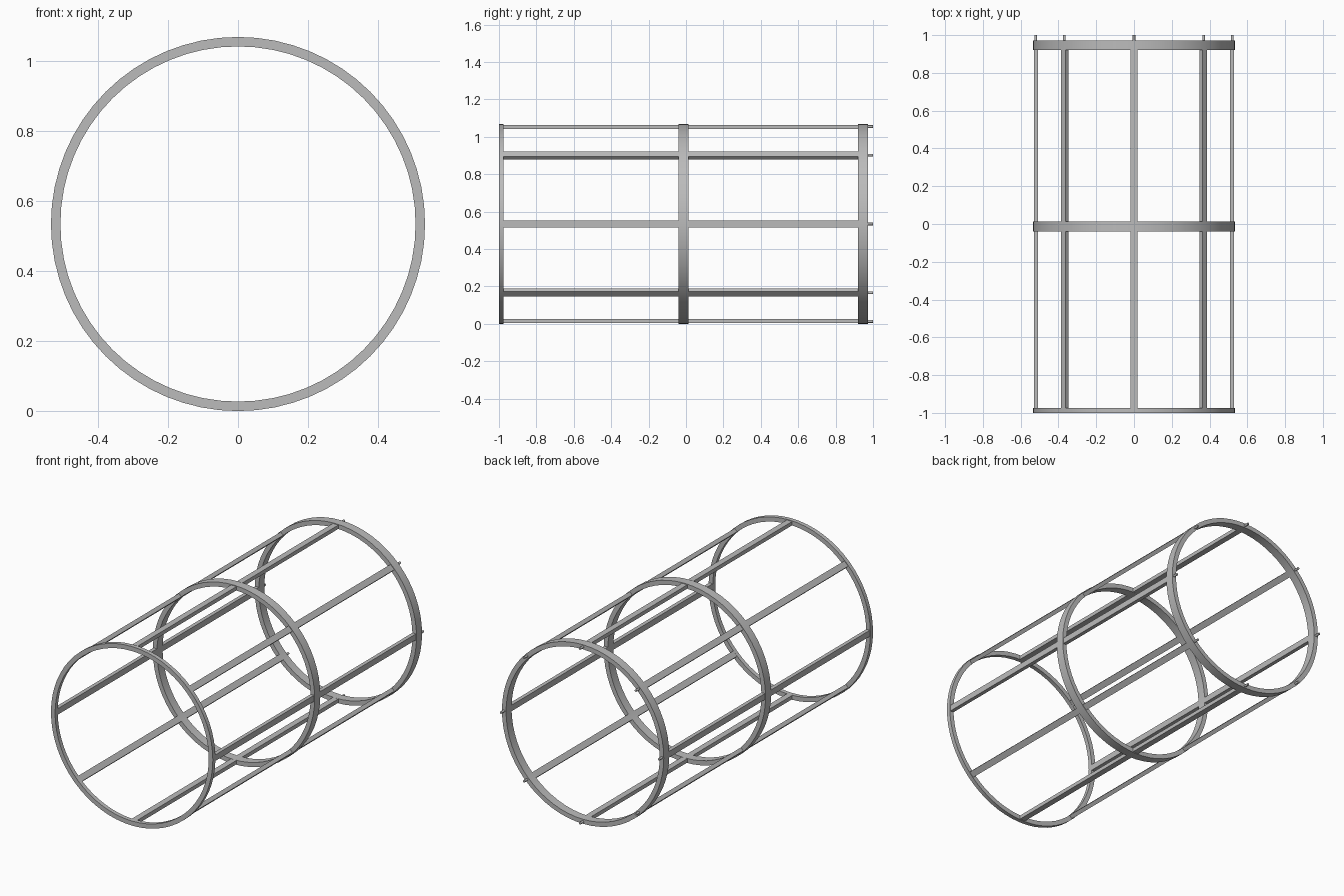
import bpy, bmesh
from math import cos, sin, pi, tau
from mathutils import Matrix, Vector

cube = bpy.data.objects.get("Cube")
if cube:
    bpy.data.objects.remove(cube, do_unlink=True)

OUTER, INNER = 0.534, 0.507
CENTRE = Vector((0, 0, OUTER))

grey = bpy.data.materials.new("metal_grey")
grey.use_nodes = True
colour = (0.5, 0.5, 0.5, 1)
grey.diffuse_color = colour
grey.node_tree.nodes["Principled BSDF"].inputs["Base Color"].default_value = colour


def finish(name, bm, smooth=False):
    bmesh.ops.recalc_face_normals(bm, faces=bm.faces)
    mesh = bpy.data.meshes.new(name)
    bm.to_mesh(mesh)
    bm.free()
    mesh.materials.append(grey)
    ob = bpy.data.objects.new(name, mesh)
    bpy.context.collection.objects.link(ob)
    if smooth:
        bpy.ops.object.select_all(action='DESELECT')
        ob.select_set(True)
        bpy.context.view_layer.objects.active = ob
        bpy.ops.object.shade_smooth_by_angle()
    return ob


def ring(name, y0, y1, segments=64):
    # Rectangular section swept around the y axis
    bm = bmesh.new()
    section = [(INNER, y0), (OUTER, y0), (OUTER, y1), (INNER, y1)]
    loops = []
    for i in range(segments):
        a = tau * i / segments
        loops.append([bm.verts.new(CENTRE + Vector((r * cos(a), y, r * sin(a))))
                      for r, y in section])
    for i in range(segments):
        a, b = loops[i], loops[(i + 1) % segments]
        for k in range(4):
            j = (k + 1) % 4
            bm.faces.new((a[k], a[j], b[j], b[k]))
    finish(name, bm, True)


def around(angle, radius, y):
    # Local x points outward from the ring axis
    return (Matrix.Translation(CENTRE) @ Matrix.Rotation(-angle, 4, 'Y')
            @ Matrix.Translation((radius, y, 0)))


# Hoops
ring("front_ring", -1.0, -0.975)
ring("middle_ring", -0.04, 0.013)
ring("back_ring", 0.92, 0.972)

# Lengthwise bars and the pins at their back ends
for i in range(8):
    angle = i * pi / 4
    for part, y0, y1 in (("front_bar", -0.976, -0.039), ("back_bar", 0.012, 0.921)):
        bm = bmesh.new()
        bmesh.ops.create_cube(bm, size=1, matrix=around(angle, 0.5185, (y0 + y1) / 2)
                              @ Matrix.Diagonal((0.023, y1 - y0, 0.036, 1)))
        finish(f"{part}_{i + 1}", bm)
    bm = bmesh.new()
    bmesh.ops.create_cone(bm, cap_ends=True, segments=16, radius1=0.007, radius2=0.007,
                          depth=0.03, matrix=around(angle, 0.521, 0.985)
                          @ Matrix.Rotation(pi / 2, 4, 'X'))
    finish(f"end_pin_{i + 1}", bm, True)
